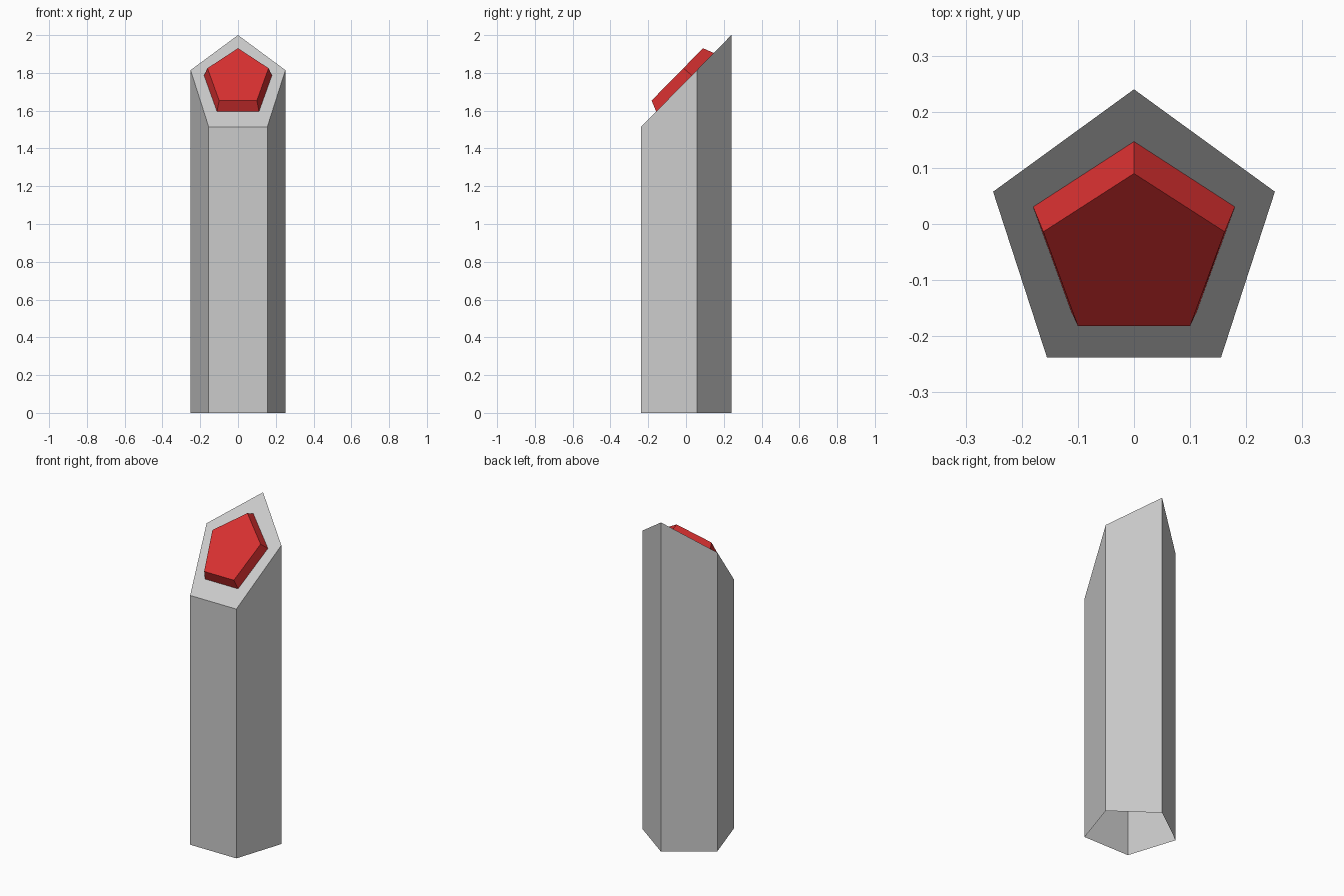
import bpy, bmesh, math

cube = bpy.data.objects.get("Cube")
if cube:
    bpy.data.objects.remove(cube, do_unlink=True)

SLOPE = 1.017  # rise of the slanted end along y


def material(name, rgb):
    m = bpy.data.materials.new(name)
    m.use_nodes = True
    m.diffuse_color = (*rgb, 1)
    m.node_tree.nodes["Principled BSDF"].inputs["Base Color"].default_value = (*rgb, 1)
    return m


def pentagon(bm, rx, ry, cy, height):
    """Ring of five verts, one corner at the back; height is a function of y."""
    ring = []
    for i in range(5):
        a = math.radians(90 + 72 * i)
        y = cy + ry * math.sin(a)
        ring.append(bm.verts.new((rx * math.cos(a), y, height(y))))
    return ring


def loft(bm, lower, upper):
    for i in range(5):
        j = (i + 1) % 5
        bm.faces.new((lower[i], lower[j], upper[j], upper[i]))


def finish(bm, name, mat):
    me = bpy.data.meshes.new(name)
    bm.to_mesh(me)
    bm.free()
    me.materials.append(mat)
    ob = bpy.data.objects.new(name, me)
    bpy.context.collection.objects.link(ob)
    return ob


def slant(y):
    return 1.756 + SLOPE * y


def raised(y):
    return 1.839 + SLOPE * y


grey = material("light grey", (0.6, 0.6, 0.6))
red = material("red", (0.69, 0.03, 0.03))

# Five-sided post, open below, with a slanted rim around the button
bm = bmesh.new()
foot = pentagon(bm, 0.264, 0.264, -0.024, lambda y: 0)
edge = pentagon(bm, 0.264, 0.264, -0.024, slant)
rim = pentagon(bm, 0.189, 0.1686, -0.0216, slant)
loft(bm, foot, edge)
loft(bm, edge, rim)
finish(bm, "post", grey)

# Tapered button standing on the slanted end
bm = bmesh.new()
base = pentagon(bm, 0.189, 0.1686, -0.0216, slant)
top = pentagon(bm, 0.170, 0.1504, -0.0604, raised)
loft(bm, base, top)
bm.faces.new(top)
finish(bm, "button", red)
